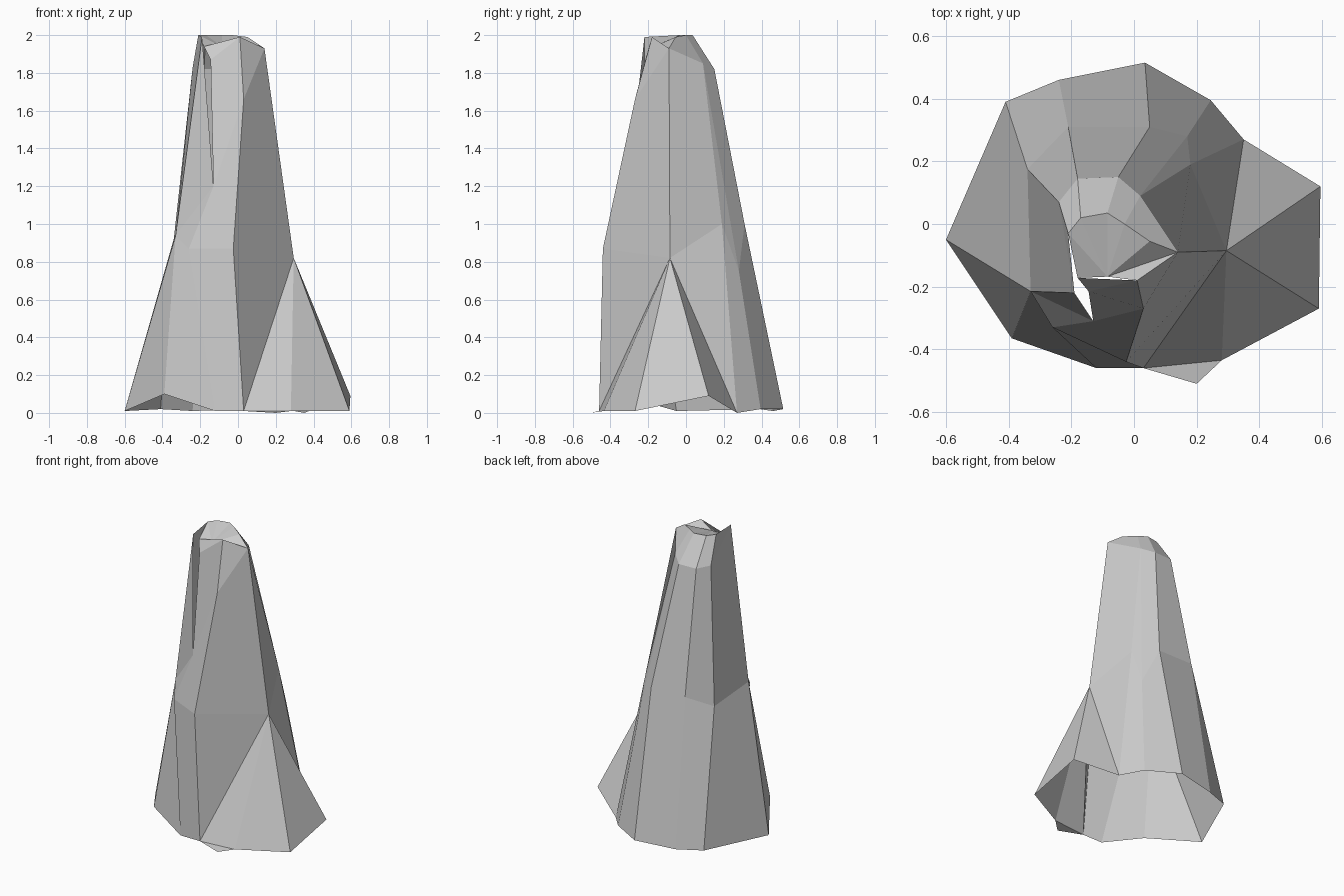
import bpy

if "Cube" in bpy.data.objects:
    bpy.data.objects.remove(bpy.data.objects["Cube"])

# Corners shared by neighbouring parts
knee_l, knee_r = (-.33, -.215, .94), (.295, -.085, .82)
hem_l, hem_r, hem_f = (-.39, -.365, .10), (.35, .27, 0), (.03, -.46, .01)
corner, slit = (-.19, -.22, 1.99), (-.13, -.31, 1.2)
lip, lip_low, lip_in = (.01, -.18, 1.99), (-.145, -.215, 1.87), (-.18, -.172, 1.94)
shoulder_r, shoulder_b = (.14, -.09, 1.93), (.02, .09, 1.85)
rim = [(-.21, -.03, 2), (-.17, .02, 2), (-.085, .035, 2), (-.03, 0, 2), (.05, -.055, 1.99)]


def drape(name, *rows):
    """Cloth sheet between rows of points, clockwise from above, low to high."""
    verts, faces = [], []

    def index(p):
        if p not in verts:
            verts.append(p)
        return verts.index(p)

    for low, up in zip(rows, rows[1:]):
        for i in range(len(low) - 1):
            quad = [index(p) for p in (low[i], up[i], up[i + 1], low[i + 1])]
            face = list(dict.fromkeys(quad))
            if len(face) > 2:
                faces.append(face)
    mesh = bpy.data.meshes.new(name)
    mesh.from_pydata(verts, [], faces)
    mesh.update()
    obj = bpy.data.objects.new(name, mesh)
    bpy.context.collection.objects.link(obj)
    return obj


# Left side and back, hem to rim
drape("back_drape",
      [hem_l, (-.6, -.05, .01), (-.41, .39, .02), (-.24, .46, .01),
       (.035, .515, .02), (.245, .395, .02), hem_r, hem_r],
      [knee_l, knee_l, (-.34, .175, .92), (-.21, .31, 1.0),
       (.05, .31, 1.0), (.17, .28, .75), (.18, .19, 1.0), knee_r],
      [corner, corner, (-.24, .07, 1.83), (-.18, .145, 1.82),
       (-.05, .15, 1.82), shoulder_b, shoulder_b, shoulder_r],
      [corner, corner, rim[0], rim[1], rim[2], rim[3], rim[3], rim[4]])

# Front panels with the open slit
drape("front_drape",
      [hem_f, hem_f, (-.12, -.46, .01), hem_l, hem_l],
      [knee_r, (-.025, -.44, .87), (-.26, -.33, .87), knee_l, knee_l],
      [shoulder_r, (.03, -.27, 1.66), slit, slit, corner],
      [shoulder_r, lip, lip_low, slit, corner])

# Flared fan on the right, with the small flap lying on the floor
fan_end = (.28, -.435, .01)
drape("side_fan",
      [hem_r, (.595, .12, .09), (.59, -.27, .01), fan_end, hem_f],
      [knee_r] * 5)
drape("floor_flap", [fan_end, (.2, -.51, 0), hem_f], [hem_f] * 3)

# Shallow top and the folded front lip
drape("top_cap", [lip_in, *rim, shoulder_r, lip], [(-.085, -.168, 1.94)] * 8)
drape("front_lip", [lip, lip_low, lip_in], [lip_in] * 3)
